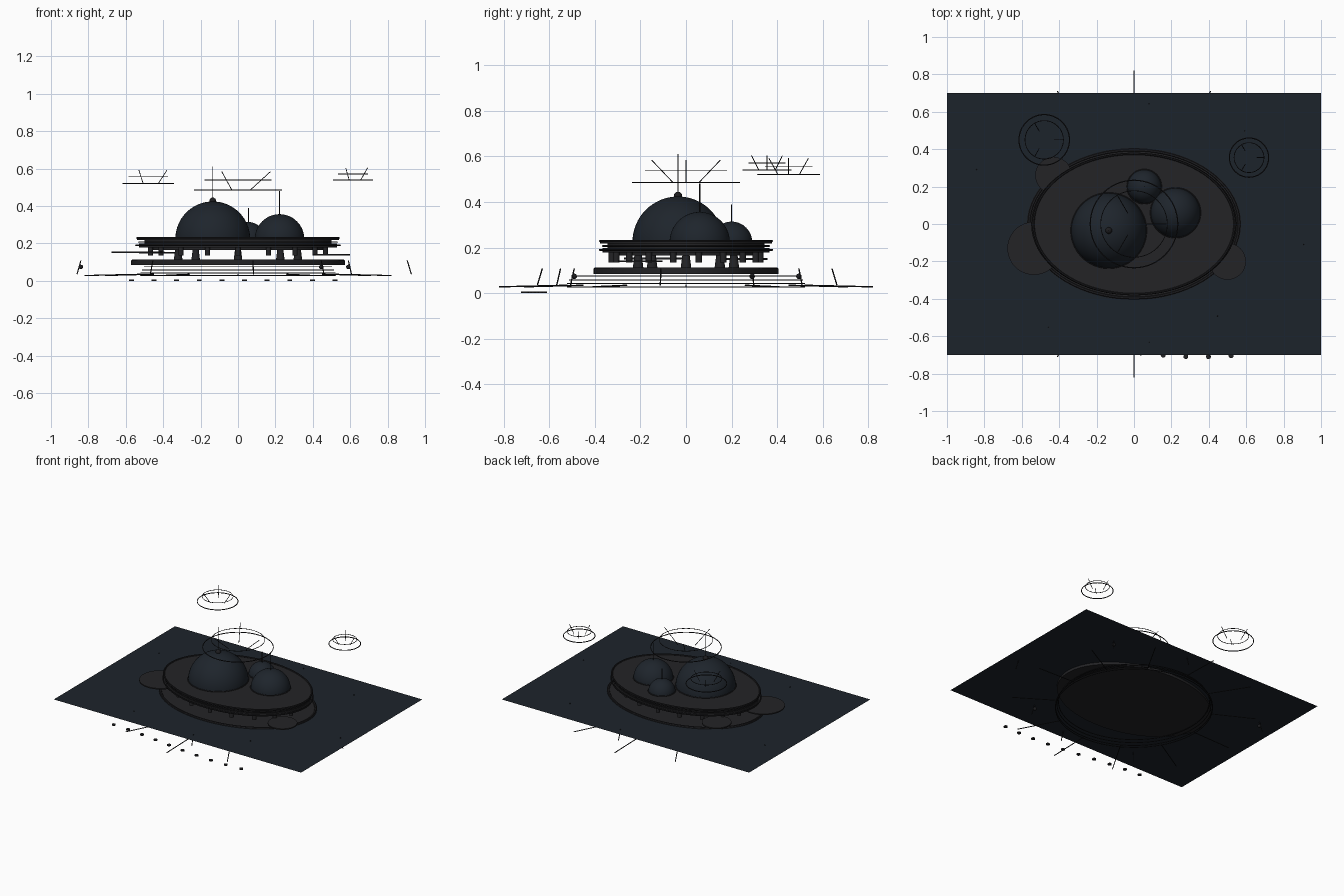
import bpy, bmesh
from math import sin, cos, pi, radians
from mathutils import Vector, Matrix

if "Cube" in bpy.data.objects:
    bpy.data.objects.remove(bpy.data.objects["Cube"])


def material(name, col):
    m = bpy.data.materials.new(name)
    m.diffuse_color = (*col, 1)
    m.use_nodes = True
    m.node_tree.nodes["Principled BSDF"].inputs["Base Color"].default_value = m.diffuse_color
    return m


WATER = material("dark_water", (0.012, 0.017, 0.024))
STONE = material("dark_deck", (0.017, 0.017, 0.019))
GLASS = material("dark_glass", (0.013, 0.018, 0.025))
METAL = material("dark_metal", (0.012, 0.012, 0.014))


def finish(bm, name, mat, smooth=True):
    bmesh.ops.recalc_face_normals(bm, faces=bm.faces)
    me = bpy.data.meshes.new(name)
    bm.to_mesh(me)
    bm.free()
    ob = bpy.data.objects.new(name, me)
    bpy.context.collection.objects.link(ob)
    me.materials.append(mat)
    if smooth:
        bpy.ops.object.select_all(action='DESELECT')
        ob.select_set(True)
        bpy.context.view_layer.objects.active = ob
        bpy.ops.object.shade_smooth_by_angle(angle=radians(35))
    return ob


def disc(name, x, y, z0, z1, rx, ry, mat=STONE, seg=96, top=1.0):
    """Upright elliptical plate or tapered post."""
    bm = bmesh.new()
    bmesh.ops.create_cone(bm, cap_ends=True, segments=seg, radius1=1, radius2=top, depth=1,
                          matrix=Matrix.Translation((x, y, (z0 + z1) / 2)) @ Matrix.Diagonal((rx, ry, z1 - z0, 1)))
    return finish(bm, name, mat)


def ring(name, x, y, z, rx, ry, t, mat=METAL, seg=72, sides=6):
    """Elliptical tube."""
    bm = bmesh.new()
    loops = []
    for i in range(seg):
        a = 2 * pi * i / seg
        loops.append([bm.verts.new((x + (rx + t * cos(b)) * cos(a), y + (ry + t * cos(b)) * sin(a), z + t * sin(b)))
                      for b in [2 * pi * k / sides for k in range(sides)]])
    for i in range(seg):
        p, q = loops[i], loops[(i + 1) % seg]
        for k in range(sides):
            bm.faces.new((p[k], p[(k + 1) % sides], q[(k + 1) % sides], q[k]))
    return finish(bm, name, mat)


def rod(name, a, b, r, mat=METAL):
    """Thin straight bar between two points."""
    a, b = Vector(a), Vector(b)
    d = b - a
    bm = bmesh.new()
    bmesh.ops.create_cone(bm, cap_ends=True, segments=8, radius1=r, radius2=r, depth=d.length,
                          matrix=Matrix.Translation((a + b) / 2) @ d.to_track_quat('Z', 'Y').to_matrix().to_4x4())
    return finish(bm, name, mat)


def ball(name, loc, r, mat=METAL, half=False):
    bm = bmesh.new()
    bmesh.ops.create_uvsphere(bm, u_segments=48 if half else 12, v_segments=32 if half else 8, radius=r)
    if half:
        bmesh.ops.bisect_plane(bm, geom=bm.verts[:] + bm.edges[:] + bm.faces[:], plane_co=(0, 0, 0),
                               plane_no=(0, 0, 1), clear_inner=True)
    bmesh.ops.translate(bm, verts=bm.verts, vec=loc)
    return finish(bm, name, mat)


# water surface
bm = bmesh.new()
bmesh.ops.create_grid(bm, x_segments=1, y_segments=1, size=1,
                      matrix=Matrix.Translation((0, 0, 0.103)) @ Matrix.Diagonal((1, 0.7, 1, 1)))
finish(bm, "water_surface", WATER, False)

# lower hull plate and underwater hoops
disc("base_plate", 0, 0, 0.085, 0.108, 0.572, 0.405)
ring("base_rim", 0, 0, 0.105, 0.562, 0.396, 0.009)
for z, r in ((0.075, 0.5), (0.058, 0.51), (0.042, 0.52), (0.027, 0.52)):
    ring("lower_hoop", 0, 0, z, r, r, 0.003)

# mooring spokes
for i in range(12):
    a = i * pi / 6
    rod("mooring_spoke", (0.52 * cos(a), 0.52 * sin(a), 0.035),
        (0.82 * cos(a), 0.82 * sin(a), 0.028), 0.003)

# stacked upper deck: radii in x and y, bottom and top
for n, rx, ry, z0, z1 in (("deck_underside", 0.46, 0.31, 0.165, 0.178), ("deck_lower", 0.53, 0.365, 0.178, 0.198),
                          ("deck_middle", 0.5, 0.345, 0.198, 0.22), ("deck_top", 0.54, 0.378, 0.218, 0.228)):
    disc(n, 0, 0, z0, z1, rx, ry)
ring("deck_top_rim", 0, 0, 0.229, 0.538, 0.376, 0.006)
ring("deck_lower_rim", 0, 0, 0.19, 0.545, 0.377, 0.005)
ring("deck_middle_rim", 0, 0, 0.207, 0.53, 0.365, 0.004)

# supports between the plates
for i in range(8):
    a = pi / 2 + i * pi / 4
    disc("support_column", 0.32 * cos(a), 0.21 * sin(a), 0.105, 0.17, 0.024, 0.024, STONE, 16, 0.65)

# small hanging pods around the deck edge
for i in range(18):
    a = 2 * pi * (i + 0.5) / 18
    disc("hanging_pod", 0.475 * cos(a), 0.325 * sin(a), 0.135, 0.18, 0.014, 0.014, STONE, 12)

# side terraces
for x, y, r, z in ((-0.535, -0.13, 0.142, 0.152), (0.5, -0.2, 0.098, 0.14), (-0.43, 0.26, 0.098, 0.15)):
    disc("side_terrace", x, y, z - 0.004, z + 0.004, r, r, STONE, 48)

# domes with masts
for n, x, y, r, h in (("large_dome", -0.135, -0.035, 0.2, 0.61), ("medium_dome", 0.222, 0.06, 0.132, 0.48),
                      ("small_dome", 0.055, 0.2, 0.09, 0.39)):
    ball(n, (x, y, 0.224), r, GLASS, True)
    ring(n + "_collar", x, y, 0.23, r, r, 0.004)
    rod(n + "_mast", (x, y, 0.2 + r), (x, y, h), 0.0025)
ball("dome_finial", (-0.135, -0.035, 0.427), 0.018)

# hovering hoops with three splayed antennas
for x, y, z, r in ((0, 0, 0.485, 0.234), (-0.48, 0.45, 0.52, 0.135), (0.615, 0.355, 0.54, 0.105)):
    zu = z + 0.012 + 0.18 * r
    ring("hover_lower_hoop", x, y, z, r, r, 0.003)
    ring("hover_upper_hoop", x, y, zu, r * 0.76, r * 0.76, 0.002)
    k = 0.28 if r > 0.2 else 0.4
    for i in range(3):
        a = i * 2 * pi / 3
        rod("hover_antenna", (x + k * r * cos(a), y + k * r * sin(a), z),
            (x + 0.74 * r * cos(a), y + 0.74 * r * sin(a), z + 0.035 + 0.27 * r), 0.002)

# leaning poles breaking the surface, some with floats
for x, y, f in ((0.905, -0.11, 0), (0.59, 0.495, 1), (0.08, 0.64, 0), (-0.84, 0.29, 1),
                (-0.455, -0.55, 0), (0.08, -0.63, 0), (0.445, -0.49, 1)):
    d = Vector((x, y, 0)).normalized() * 0.022
    rod("leaning_pole", (x + d.x, y + d.y, 0.035), (x, y, 0.108), 0.003)
    if f:
        ball("pole_float", (x, y, 0.074), 0.012)

# winding trail of stepping discs on the bed
for i in range(10):
    x = -0.57 + 0.121 * i
    y = -0.665 - 0.045 * sin((x + 0.15) * 2.2 * pi / 1.0 * 0.45)
    disc("bed_stone", x, y, 0.0, 0.008, 0.013, 0.013, STONE, 16)
